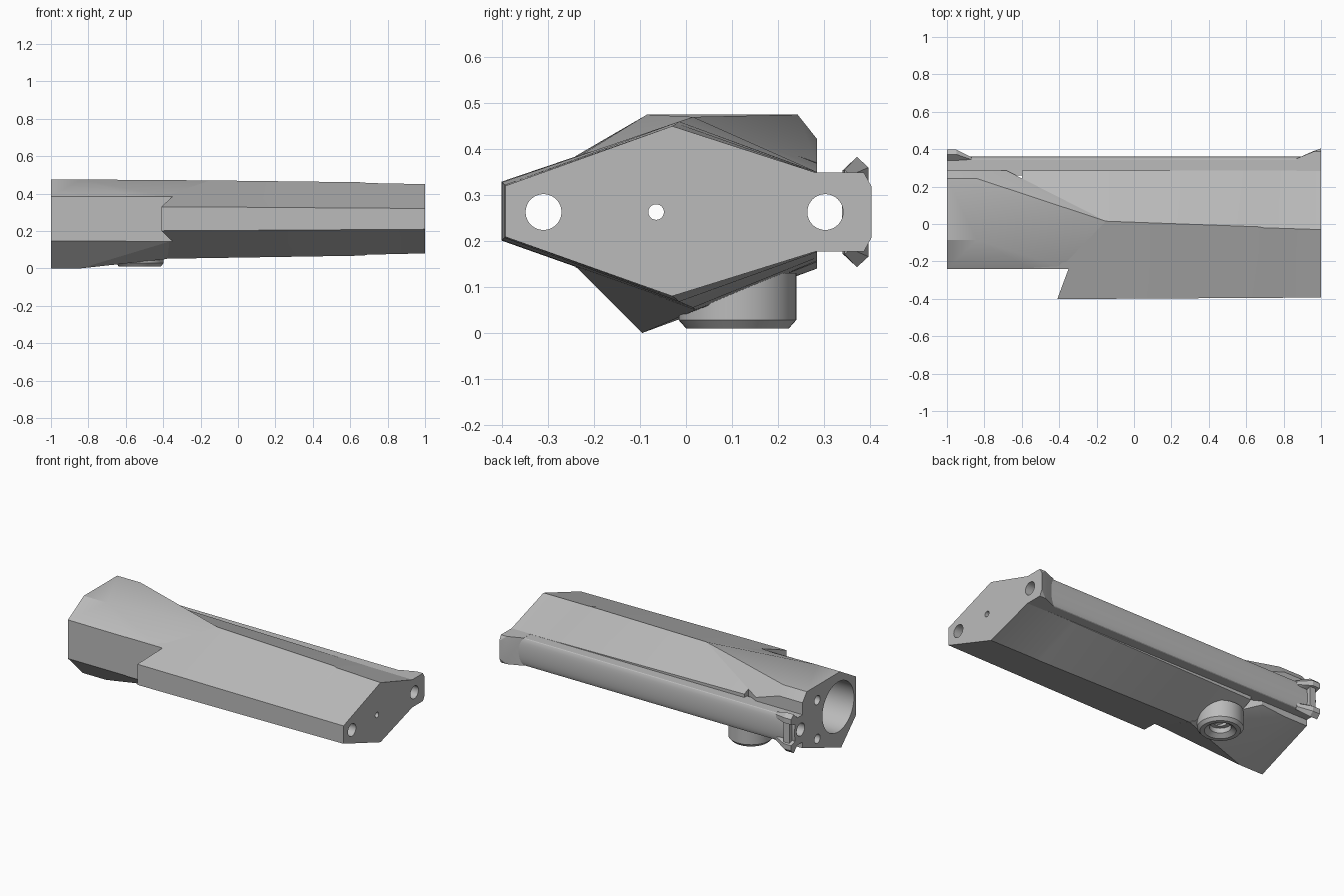
import bpy, bmesh, math
from mathutils import Matrix, Vector

old = bpy.data.objects.get("Cube")
if old:
    bpy.data.objects.remove(old, do_unlink=True)

grey = bpy.data.materials.new("plain_grey")
grey.use_nodes = True
grey.diffuse_color = (0.5, 0.5, 0.5, 1)
grey.node_tree.nodes["Principled BSDF"].inputs["Base Color"].default_value = (0.5, 0.5, 0.5, 1)

MID = 0.263  # height of the mirror plane shared by the holes and rail


def finish(name, bm):
    bmesh.ops.recalc_face_normals(bm, faces=bm.faces)
    mesh = bpy.data.meshes.new(name)
    bm.to_mesh(mesh)
    bm.free()
    mesh.materials.append(grey)
    ob = bpy.data.objects.new(name, mesh)
    bpy.context.collection.objects.link(ob)
    return ob


def loft(name, sections):
    """Skin a list of (x, [(y, z), ...]) outlines and cap both ends."""
    bm = bmesh.new()
    rings = [[bm.verts.new((x, y, z)) for y, z in pts] for x, pts in sections]
    n = len(rings[0])
    for a, b in zip(rings, rings[1:]):
        for i in range(n):
            j = (i + 1) % n
            bm.faces.new((a[i], a[j], b[j], b[i]))
    bm.faces.new(rings[0])
    bm.faces.new(rings[-1])
    return finish(name, bm)


def hull(name, pts):
    bm = bmesh.new()
    for p in pts:
        bm.verts.new(p)
    res = bmesh.ops.convex_hull(bm, input=bm.verts)
    junk = {g for g in res["geom_interior"] + res["geom_unused"] if isinstance(g, bmesh.types.BMVert)}
    bmesh.ops.delete(bm, geom=list(junk), context="VERTS")
    bmesh.ops.dissolve_limit(bm, angle_limit=0.01, verts=bm.verts, edges=bm.edges)
    return finish(name, bm)


def drill(name, y, z, r, x0, x1, sides=48):
    bm = bmesh.new()
    m = Matrix.Translation(((x0 + x1) / 2, y, z)) @ Matrix.Rotation(math.pi / 2, 4, "Y")
    bmesh.ops.create_cone(bm, cap_ends=True, segments=sides, radius1=r, radius2=r, depth=x1 - x0, matrix=m)
    ob = finish(name, bm)
    ob.hide_render = True
    return ob


def activate(ob):
    bpy.ops.object.select_all(action="DESELECT")
    ob.select_set(True)
    bpy.context.view_layer.objects.active = ob


def cut(ob, cutters):
    activate(ob)
    for c in cutters:
        mod = ob.modifiers.new("cut", "BOOLEAN")
        mod.operation, mod.solver, mod.object = "DIFFERENCE", "EXACT", c
        bpy.ops.object.modifier_apply(modifier=mod.name)


# Main tapered diamond body
def diamond(x, front, f_lo, f_hi, ridge, top, bottom, back):
    return x, [(front, f_lo), (front, f_hi), (ridge, top), (0.285, back),
               (0.285, 2 * MID - back), (ridge, bottom)]


body = loft("main_body", [
    diamond(-0.6, -0.402, 0.2, 0.33, 0.025, 0.473, 0.048, 0.369),
    diamond(-0.15, -0.4, 0.202, 0.328, 0.015, 0.47, 0.055, 0.362),
    diamond(0.67, -0.395, 0.207, 0.322, -0.015, 0.46, 0.068, 0.35),
    diamond(0.69, -0.395, 0.207, 0.322, -0.02, 0.456, 0.073, 0.349),
    diamond(1, -0.393, 0.209, 0.32, -0.03, 0.45, 0.08, 0.348)])

# Rear housing that blends into the body
outline = [(-0.24, 0.145), (-0.24, 0.385), (-0.085, 0.475), (0.243, 0.475),
           (0.285, 0.422), (0.285, 0.14), (-0.095, 0)]
housing = hull("rear_housing",
               [(x, y, z) for x in (-1, -0.84) for y, z in outline] +
               [(-0.55, -0.24, 0.383), (-0.36, -0.24, 0.38), (-0.36, -0.24, 0.145),
                (-0.68, 0.285, 0.37), (-0.68, 0.285, 0.155),
                (-0.15, 0.015, 0.47), (-0.38, 0.022, 0.05)])

# Rounded rail along the back
arc = [(0.345 + 0.017 * math.cos(a), MID + 0.085 * math.sin(a))
       for a in [math.radians(90 - 15 * i) for i in range(13)]]
rail_outline = [(0.26, MID + 0.085)] + arc + [(0.26, MID - 0.085)]
rail = loft("back_rail", [(-1, rail_outline), (1, rail_outline)])

# Flared lug at the left end of the rail
flare = [(0.28, 0.086), (0.387, 0.086), (0.404, 0.055)]
lug = hull("end_lug", [(x, min(y, lim), MID + s * h)
                       for x, lim in ((0.87, 0.35), (0.96, 0.39), (1, 0.41))
                       for y, h in flare for s in (1, -1)])

# Forked clip at the right end of the rail
prong = [(0.34, 0.09), (0.372, 0.12), (0.397, 0.097), (0.397, 0.065), (0.35, 0.05)]
clips = []
for label, s in (("upper", 1), ("lower", -1)):
    clips.append(hull(label + "_clip_prong",
                      [(x, y, MID + s * h) for x in (-1, -0.95) for y, h in prong] +
                      [(-0.87, 0.345, MID + s * h) for h in (0.05, 0.092)] +
                      [(-0.87, 0.358, MID + s * h) for h in (0.06, 0.08)]))
clips.append(hull("clip_web", [(x, y, MID + z) for x in (-0.98, -0.94)
                               for y in (0.34, 0.385) for z in (-0.07, 0.07)]))

# Cutters: front corner notch, bore and drilled holes
notch = hull("notch_cutter", [(x, y, z) for z in (-0.2, 0.8) for x, y in
                              ((-1.5, -0.24), (-0.35, -0.24), (-0.447, -0.5), (-1.5, -0.5))])
notch.hide_render = True
bore = drill("bore_cutter", -0.065, MID, 0.155, -1.1, 0.6, 64)
pin = drill("pin_cutter", -0.065, MID, 0.017, 0.5, 1.1, 24)
front_hole = drill("front_hole_cutter", -0.31, MID, 0.039, -0.6, 1.1)
rail_hole = drill("rail_hole_cutter", 0.303, MID, 0.039, -1.1, 1.1)
screws = [drill("screw_cutter", 0.14, MID + s * 0.12, 0.028, -1.1, -0.85, 24) for s in (1, -1)]

cut(body, [notch, bore, pin, front_hole, rail_hole])
cut(housing, [bore, rail_hole] + screws)
cut(rail, [rail_hole])
cut(lug, [rail_hole])
for c in [notch, bore, pin, front_hole, rail_hole] + screws:
    bpy.data.objects.remove(c, do_unlink=True)

# Round socket underneath, turned from a profile
bm = bmesh.new()
profile = [(0.128, 0.13), (0.128, 0.028), (0.112, 0.01), (0.088, 0.01),
           (0.06, 0.03), (0.06, 0.06), (0.035, 0.06), (0.035, 0.09), (0, 0.09)]
vs = [bm.verts.new((-0.525 + r, 0.112, z)) for r, z in profile]
es = [bm.edges.new(p) for p in zip(vs, vs[1:])]
bmesh.ops.spin(bm, geom=vs + es, cent=(-0.525, 0.112, 0), axis=(0, 0, 1),
               angle=math.tau, steps=48, use_duplicate=False)
bmesh.ops.remove_doubles(bm, verts=bm.verts, dist=0.0005)
socket = finish("bottom_socket", bm)

for ob in [body, housing, rail, lug, socket] + clips:
    activate(ob)
    bpy.ops.object.shade_smooth_by_angle(angle=math.radians(25))
